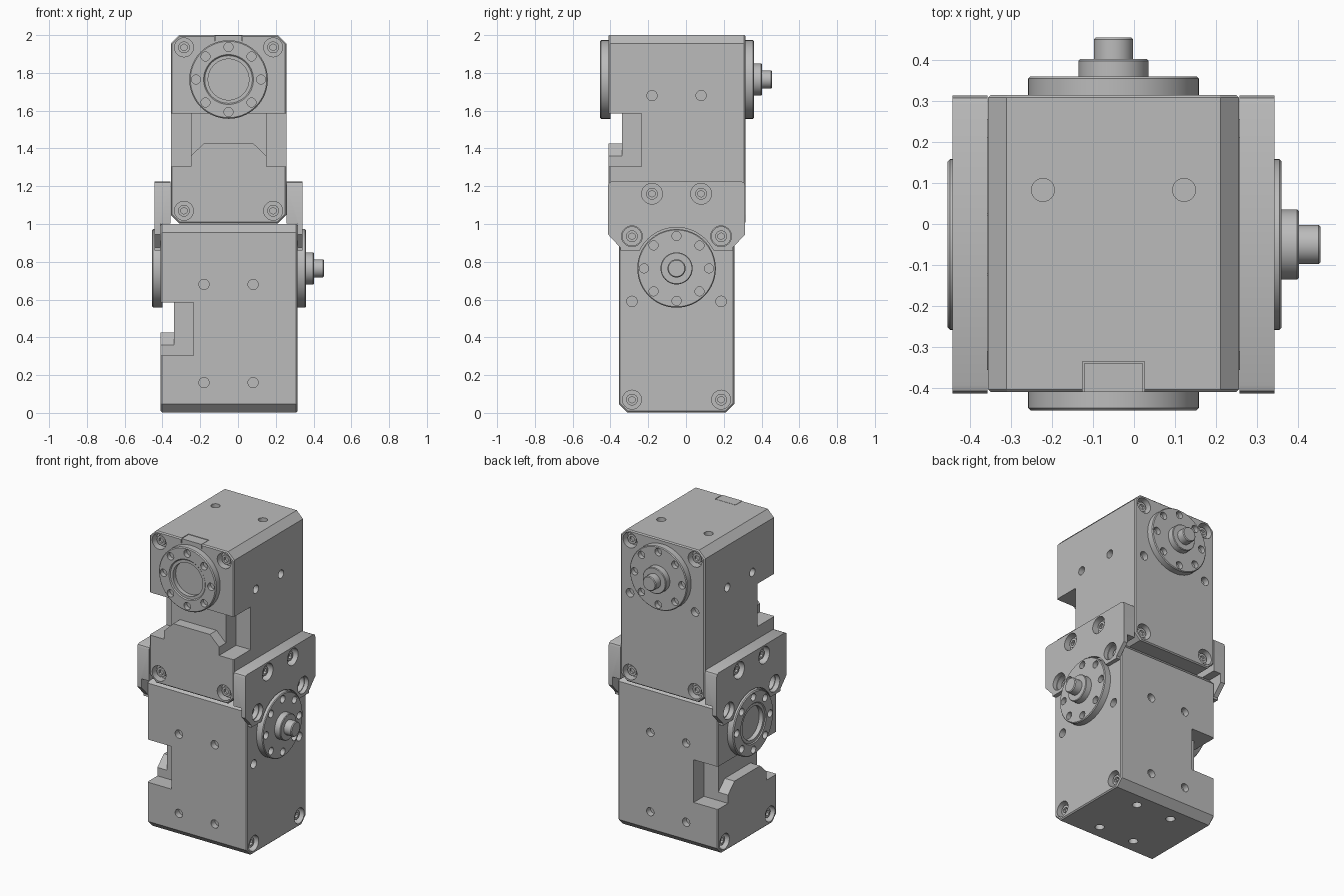
import bpy, bmesh, math
from mathutils import Matrix, Vector

cube = bpy.data.objects.get("Cube")
if cube:
    bpy.data.objects.remove(cube, do_unlink=True)

grey = bpy.data.materials.new("light_grey_metal")
grey.use_nodes = True
GREY = (0.5, 0.5, 0.5, 1)
grey.diffuse_color = GREY
grey.node_tree.nodes["Principled BSDF"].inputs["Base Color"].default_value = GREY

FRONT, BACK, AXIS_Z = -0.41, 0.315, 0.765
HALF, BASE, TOP, CH = 0.306, 0.003, 1.0, 0.045
TURN = {"x": Matrix.Rotation(math.pi / 2, 4, "Y"),
        "y": Matrix.Rotation(math.pi / 2, 4, "X"), "z": Matrix()}
made = []


# ---- helpers: every part is built in the frame of one actuator ----
def cyl(bm, axis, centre, r, depth, sides=32):
    bmesh.ops.create_cone(bm, cap_ends=True, segments=sides, radius1=r, radius2=r,
                          depth=depth, matrix=Matrix.Translation(centre) @ TURN[axis])


def prism(bm, outline, y0, y1):
    face = bm.faces.new([bm.verts.new((x, y0, z)) for x, z in outline])
    ext = bmesh.ops.extrude_face_region(bm, geom=[face])["geom"]
    bmesh.ops.translate(bm, vec=(0, y1 - y0, 0),
                        verts=[g for g in ext if isinstance(g, bmesh.types.BMVert)])


def box(bm, x0, x1, y0, y1, z0, z1):
    prism(bm, [(x0, z0), (x1, z0), (x1, z1), (x0, z1)], y0, y1)


def lathe(bm, profile):
    verts = [bm.verts.new((r, y, AXIS_Z)) for r, y in profile]
    edges = [bm.edges.new(pair) for pair in zip(verts, verts[1:])]
    bmesh.ops.spin(bm, geom=verts + edges, cent=(0, 0, AXIS_Z), axis=(0, 1, 0),
                   angle=math.tau, steps=64)
    bmesh.ops.remove_doubles(bm, verts=bm.verts, dist=1e-4)


def mesh_object(name, build):
    bm = bmesh.new()
    build(bm)
    bmesh.ops.recalc_face_normals(bm, faces=bm.faces)
    mesh = bpy.data.meshes.new(name)
    bm.to_mesh(mesh)
    bm.free()
    obj = bpy.data.objects.new(name, mesh)
    bpy.context.collection.objects.link(obj)
    return obj


def part(name, build, cuts=(), bevel=0):
    """Build a mesh, bevel it, subtract the cutters and bake the result."""
    obj = mesh_object(name, build)
    if bevel:
        mod = obj.modifiers.new("edge", "BEVEL")
        mod.width, mod.segments, mod.limit_method = bevel, 1, "ANGLE"
        mod.angle_limit = math.radians(60)
    cutters = [mesh_object("cutter", c) for c in cuts]
    for c in cutters:
        c.hide_render = True
        mod = obj.modifiers.new("cut", "BOOLEAN")
        mod.operation, mod.solver, mod.object = "DIFFERENCE", "EXACT", c
    bpy.context.view_layer.update()
    graph = bpy.context.evaluated_depsgraph_get()
    mesh = bpy.data.meshes.new_from_object(obj.evaluated_get(graph))
    for o in cutters + [obj]:
        bpy.data.objects.remove(o, do_unlink=True)
    mesh.materials.clear()
    mesh.materials.append(grey)
    return name, mesh


# ---- body ----
CORNERS = [(sx * 0.236, z) for sx in (-1, 1) for z in (0.07, 0.935)]


def body(bm):
    h = HALF
    prism(bm, [(-h + CH, BASE), (h - CH, BASE), (h, BASE + CH), (h, TOP - CH),
               (h - CH, TOP), (-h + CH, TOP), (-h, TOP - CH), (-h, BASE + CH)], FRONT, BACK)


def front_recess(bm):
    right = [(0.4, 0.585), (0.4, 0.305), (0.2, 0.305), (0.2, 0.36), (0.133, 0.425)]
    prism(bm, right + [(-x, z) for x, z in reversed(right)], -0.5, -0.34)


def side_pockets(bm):
    box(bm, 0.2, 0.4, -0.5, -0.235, 0.305, 0.585)
    box(bm, -0.4, -0.2, -0.5, -0.235, 0.305, 0.585)


def top_notch(bm):
    box(bm, -0.075, 0.075, -0.5, -0.335, 0.97, 1.1)


def body_holes(bm):
    for x, z in CORNERS:
        for y in (FRONT, BACK):
            cyl(bm, "y", (x, y, z), 0.05, 0.1)
    for s in (-1, 1):
        cyl(bm, "y", (s * 0.236, BACK, 0.59), 0.028, 0.08, 24)
        cyl(bm, "z", (s * 0.172, 0.083, TOP), 0.028, 0.08, 24)
        for y in (-0.18, 0.08):
            cyl(bm, "z", (s * 0.172, y, BASE), 0.028, 0.08, 24)
            for z in (0.16, 0.68):
                cyl(bm, "x", (s * HALF, y, z), 0.027, 0.08, 24)


# ---- screws ----
def screws(places, faces, sink):
    def heads(bm):
        for x, z in places:
            for y, s in faces:
                cyl(bm, "y", (x, y - s * (sink + 0.025), z), 0.031, 0.05, 24)

    def sockets(bm):
        for x, z in places:
            for y, s in faces:
                cyl(bm, "y", (x, y - s * sink, z), 0.018, 0.03, 6)
    return heads, [sockets]


# ---- output discs ----
def front_disc(bm):
    lathe(bm, [(0, -0.40), (0.208, -0.40), (0.208, -0.449), (0.202, -0.455), (0.132, -0.455),
               (0.126, -0.449), (0.108, -0.449), (0.108, -0.42), (0, -0.42)])


def back_disc(bm):
    lathe(bm, [(0, 0.30), (0.208, 0.30), (0.208, 0.355), (0.203, 0.36), (0.085, 0.36),
               (0.085, 0.398), (0.081, 0.402), (0.048, 0.402), (0.048, 0.45),
               (0.043, 0.455), (0, 0.455)])


def disc_holes(y):
    def build(bm):
        for i in range(8):
            a = i * math.tau / 8
            cyl(bm, "y", (0.172 * math.cos(a), y, AXIS_Z + 0.172 * math.sin(a)), 0.024, 0.06, 20)
    return build


# ---- side brackets ----
UPPER = [(-0.13, 1.16), (0.13, 1.16)]


def bracket(name, s):
    centre = -0.05
    inner, outer = centre + s * 0.307, centre + s * 0.392

    def plate(bm):
        right = [(0.194, 0.86), (0.298, 0.86), (0.298, 0.875), (0.363, 0.945), (0.363, 1.205),
                 (0.357, 1.219), (0.343, 1.225)]
        prism(bm, right + [(-x, z) for x, z in reversed(right)], inner, outer)

    def clearance(bm):
        y0, y1 = sorted((inner - s * 0.1, BACK if s > 0 else FRONT))
        box(bm, -0.5, 0.5, y0, y1, 0.7, 1.003)

    def disc_arc(bm):
        cyl(bm, "y", (0, outer, AXIS_Z), 0.217, 0.3, 64)

    def holes(bm):
        for x, z in UPPER:
            cyl(bm, "y", (x, outer, z), 0.055, 0.09)
        for x in (-0.236, 0.236):
            cyl(bm, "y", (x, outer, 0.935), 0.055, 0.2)
    heads, sockets = screws(UPPER, [(outer, s)], 0.02)
    return [part(name, plate, [clearance, disc_arc, holes]),
            part(name + "_screws", heads, sockets)]


actuator = [
    part("body", body, [front_recess, side_pockets, top_notch, body_holes], 0.007),
    part("notch_insert", lambda bm: box(bm, -0.071, 0.071, FRONT, -0.339, 0.96, 0.999)),
    part("corner_screws", *screws(CORNERS, [(FRONT, -1), (BACK, 1)], 0.02)),
    part("front_disc", front_disc, [disc_holes(-0.455)]),
    part("back_disc", back_disc, [disc_holes(0.36)]),
]
brackets = bracket("left_bracket", 1) + bracket("right_bracket", -1)

# ---- assembly: lower unit turned a quarter, upper unit on top ----
lower = Matrix.Translation((0, -0.05, 0)) @ Matrix.Rotation(-math.pi / 2, 4, "Z")
upper = Matrix.Translation((-0.05, 0, 1.0))
for prefix, matrix, parts in (("lower_", lower, actuator + brackets), ("upper_", upper, actuator)):
    for name, mesh in parts:
        obj = bpy.data.objects.new(prefix + name, mesh.copy())
        obj.matrix_world = matrix
        bpy.context.collection.objects.link(obj)
        made.append(obj)

bpy.ops.object.select_all(action="DESELECT")
for obj in made:
    obj.select_set(True)
bpy.context.view_layer.objects.active = made[0]
bpy.ops.object.shade_smooth_by_angle(angle=math.radians(30))
